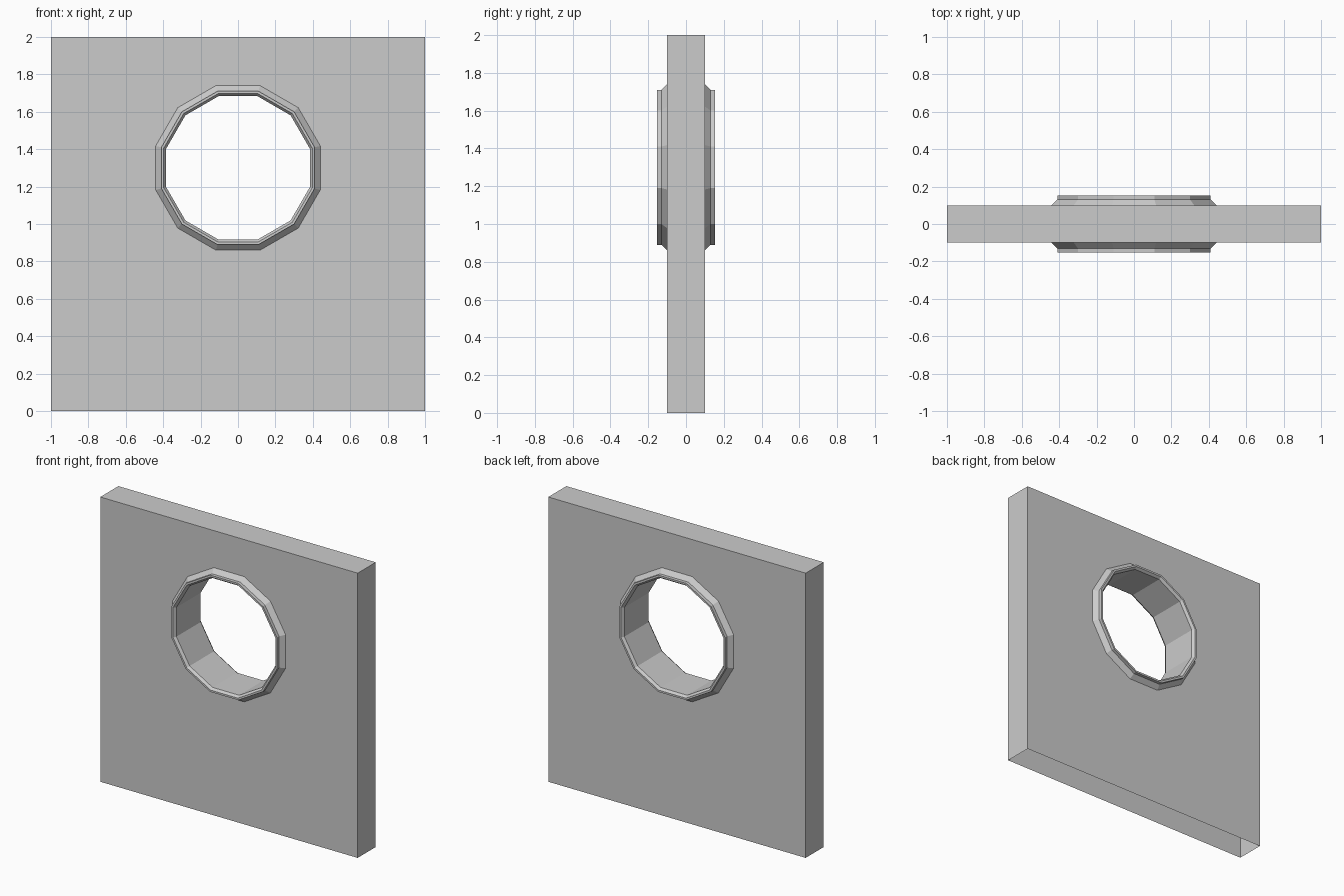
import bpy, bmesh
from math import cos, sin, pi

if "Cube" in bpy.data.objects:
    bpy.data.objects.remove(bpy.data.objects["Cube"])

SIDES, HOLE_Z = 12, 1.3


def ring(bm, apothem, y):
    r = apothem / cos(pi / SIDES)
    return [bm.verts.new((r * cos(a), y, HOLE_Z + r * sin(a)))
            for a in ((i + 0.5) * 2 * pi / SIDES for i in range(SIDES))]


def loop_edges(bm, vs):
    return [bm.edges.new((vs[i], vs[(i + 1) % len(vs)])) for i in range(len(vs))]


def finish(bm, name):
    mesh = bpy.data.meshes.new(name)
    bm.to_mesh(mesh)
    bm.free()
    obj = bpy.data.objects.new(name, mesh)
    bpy.context.collection.objects.link(obj)
    return obj


# Wall panel: front and back with a twelve-sided hole, closed sides and top, open bottom
bm = bmesh.new()
corners = {}
for s in (-1, 1):
    c = [bm.verts.new((x, s * 0.1, z)) for x, z in ((-1, 0), (-1, 2), (1, 2), (1, 0))]
    corners[s] = c
    edges = loop_edges(bm, c) + loop_edges(bm, ring(bm, 0.44, s * 0.1))
    res = bmesh.ops.triangle_fill(bm, edges=edges, use_beauty=True, normal=(0, s, 0))
    for f in res["geom"]:
        if isinstance(f, bmesh.types.BMFace):
            f.normal_update()
            if f.normal.y * s < 0:
                f.normal_flip()
for i in range(3):
    f, b = corners[-1], corners[1]
    bm.faces.new((f[i], f[i + 1], b[i + 1], b[i]))
    # side and top faces point away from the panel centre
    bm.faces.ensure_lookup_table()
    face = bm.faces[-1]
    face.normal_update()
    mid = face.calc_center_median()
    if face.normal.x * mid.x + face.normal.z * (mid.z - 1) < 0:
        face.normal_flip()
finish(bm, "wall_panel")

# Window frame: moulded rim on both faces joined by the tunnel
half = [(0.44, 0.10), (0.41, 0.13), (0.41, 0.153), (0.397, 0.153), (0.384, 0.135)]
profile = [(r, -y) for r, y in half] + [(r, y) for r, y in reversed(half)]
bm = bmesh.new()
rings = [ring(bm, r, y) for r, y in profile]
for a, b in zip(rings, rings[1:]):
    for i in range(SIDES):
        j = (i + 1) % SIDES
        bm.faces.new((a[i], b[i], b[j], a[j]))
# the tunnel faces must look towards the hole centre
bm.normal_update()
bm.faces.ensure_lookup_table()
tunnel = bm.faces[(len(half) - 1) * SIDES]
mid = tunnel.calc_center_median()
if tunnel.normal.x * mid.x + tunnel.normal.z * (mid.z - HOLE_Z) > 0:
    bmesh.ops.reverse_faces(bm, faces=bm.faces[:])
finish(bm, "window_frame")
